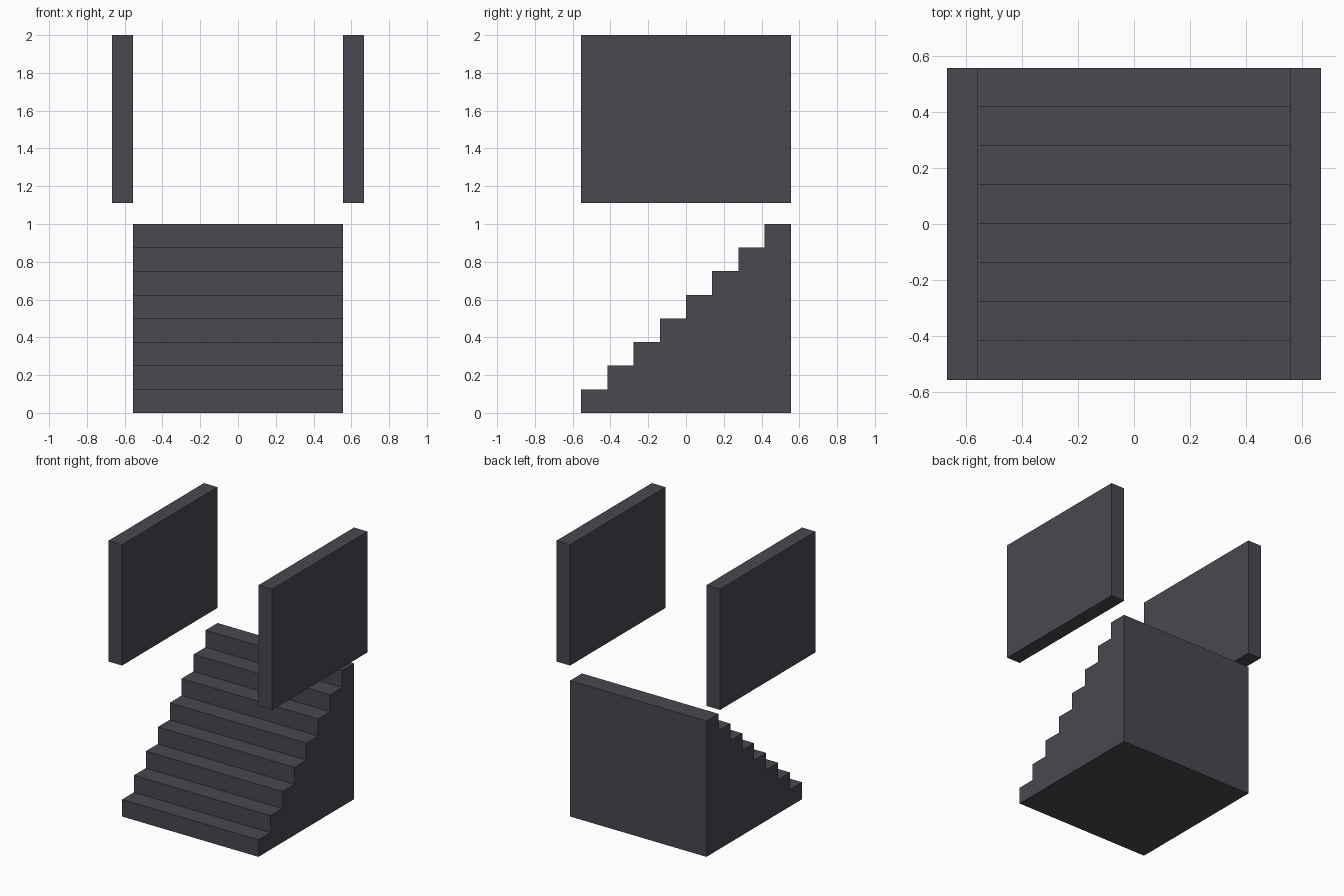
import bpy
import bmesh

if "Cube" in bpy.data.objects:
    bpy.data.objects.remove(bpy.data.objects["Cube"])

HALF = 5 / 9          # half width and half depth of the stairs
STEPS = 8
PANEL = 1 / 9         # side panel thickness

slate = bpy.data.materials.new("dark_slate")
slate.diffuse_color = (0.069, 0.063, 0.080, 1)
slate.use_nodes = True
slate.node_tree.nodes["Principled BSDF"].inputs["Base Color"].default_value = slate.diffuse_color


def extrude_x(name, profile, x0, x1):
    """Extrude a closed (y, z) profile from x0 to x1."""
    bm = bmesh.new()
    face = bm.faces.new([bm.verts.new((x0, y, z)) for y, z in profile])
    ext = bmesh.ops.extrude_face_region(bm, geom=[face])
    verts = [v for v in ext["geom"] if isinstance(v, bmesh.types.BMVert)]
    bmesh.ops.translate(bm, verts=verts, vec=(x1 - x0, 0, 0))
    bmesh.ops.recalc_face_normals(bm, faces=bm.faces[:])
    mesh = bpy.data.meshes.new(name)
    bm.to_mesh(mesh)
    bm.free()
    mesh.materials.append(slate)
    obj = bpy.data.objects.new(name, mesh)
    bpy.context.collection.objects.link(obj)
    return obj


# Solid staircase rising towards the back
run, rise = 2 * HALF / STEPS, 1 / STEPS
profile = [(HALF, 0), (-HALF, 0)]
for i in range(STEPS):
    y = -HALF + i * run
    profile += [(y, (i + 1) * rise), (y + run, (i + 1) * rise)]
extrude_x("staircase", profile, -HALF, HALF)

# Floating side panels, left and right
panel = [(-HALF, 10 / 9), (HALF, 10 / 9), (HALF, 2), (-HALF, 2)]
extrude_x("left_panel", panel, -HALF - PANEL, -HALF)
extrude_x("right_panel", panel, HALF, HALF + PANEL)
